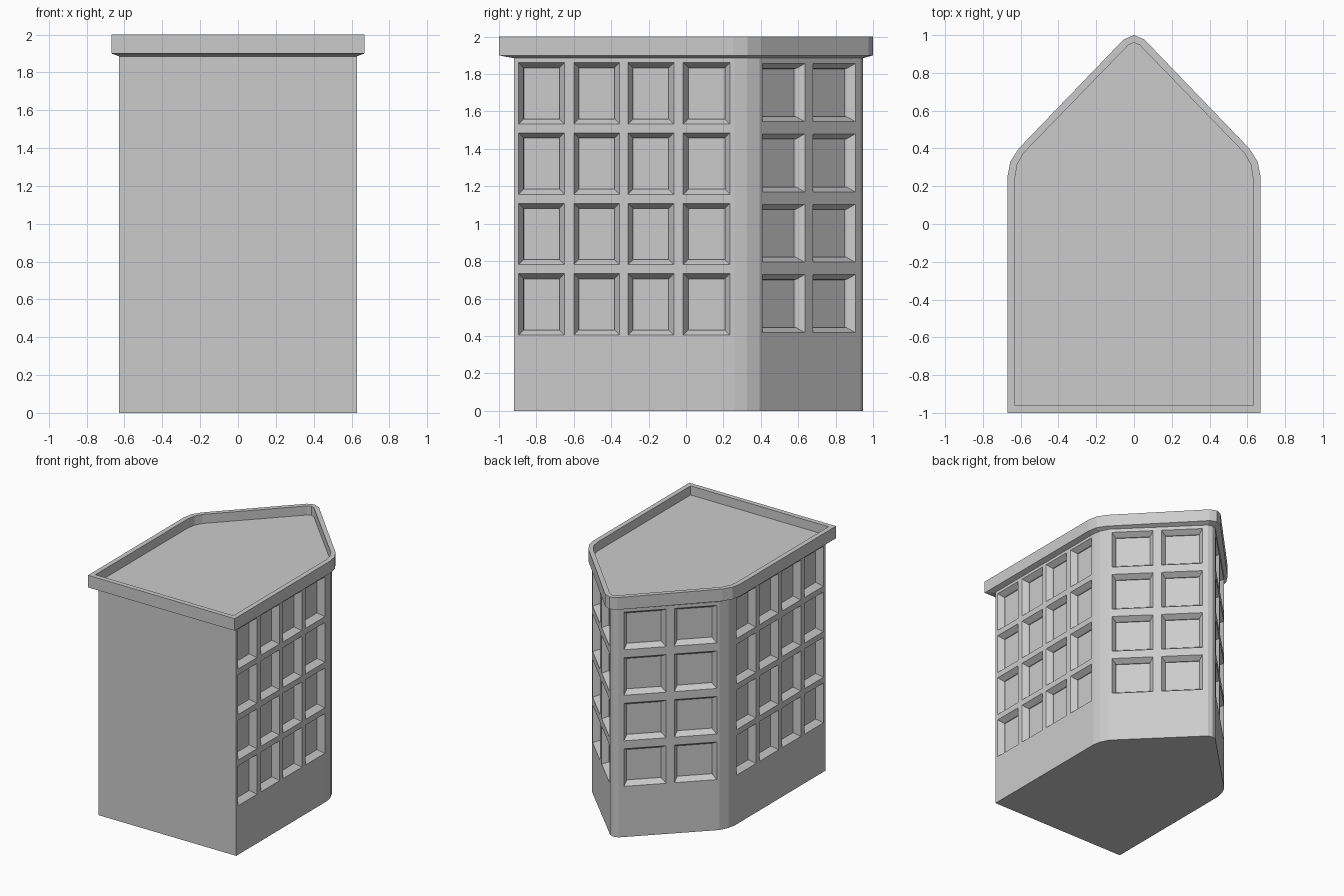
import bpy, bmesh

if "Cube" in bpy.data.objects:
    bpy.data.objects.remove(bpy.data.objects["Cube"])

# Half outlines (x >= 0), front centre round to the back point
WALL = [(0, -.92), (.628, -.92), (.628, .26), (.615, .325), (.582, .393), (.038, .934), (0, .945)]
OUTER = [(0, -1), (.67, -1), (.67, .25), (.655, .33), (.61, .40), (.055, .977), (0, 1)]
INNER = [(0, -.96), (.63, -.96), (.63, .245), (.618, .315), (.585, .375), (.03, .947), (0, .96)]
WALL_TOP = 1.885

# Window columns as y ranges per wall segment, with lowest sill and window height
SIDE = [(-.895, -.65), (-.60, -.355), (-.31, -.065), (-.015, .235)]
SLANT = [(.408, .635), (.68, .905)]
WINDOWS = {1: (SIDE, .405, .328), 4: (SLANT, .418, .31)}
FLOORS, PITCH = 4, .376


def finish(name, bm):
    bmesh.ops.remove_doubles(bm, verts=bm.verts, dist=.0002)
    mesh = bpy.data.meshes.new(name)
    bm.to_mesh(mesh)
    bm.free()
    ob = bpy.data.objects.new(name, mesh)
    bpy.context.collection.objects.link(ob)
    mod = ob.modifiers.new("mirror", 'MIRROR')
    mod.use_clip = True
    return ob


def strip(bm, low, z0, high, z1):
    """Join two matching outlines with a band of quads."""
    for i in range(len(low) - 1):
        pts = [(*low[i], z0), (*low[i + 1], z0), (*high[i + 1], z1), (*high[i], z1)]
        bm.faces.new([bm.verts.new(p) for p in pts])


def window_wall(bm, a, b, columns, sill, height):
    """Wall between a and b split into a grid, returning the window cells."""
    ys = [a[1]] + [y for c in columns for y in c] + [b[1]]
    zs = [0] + [sill + f * PITCH + h for f in range(FLOORS) for h in (0, height)] + [WALL_TOP]

    def point(y, z):
        t = (y - a[1]) / (b[1] - a[1])
        return (a[0] + t * (b[0] - a[0]), y, z)

    grid = [[bm.verts.new(point(y, z)) for z in zs] for y in ys]
    cells = []
    for i in range(len(ys) - 1):
        for j in range(len(zs) - 1):
            f = bm.faces.new((grid[i][j], grid[i + 1][j], grid[i + 1][j + 1], grid[i][j + 1]))
            if i % 2 and j % 2:
                cells.append(f)
    return cells


# Building body with recessed windows
bm = bmesh.new()
panes = []
for i in range(len(WALL) - 1):
    if i in WINDOWS:
        panes += window_wall(bm, WALL[i], WALL[i + 1], *WINDOWS[i])
    else:
        strip(bm, WALL[i:i + 2], 0, WALL[i:i + 2], WALL_TOP)
bm.normal_update()
# Sloped reveal, then a small straight step to the glass
bmesh.ops.inset_individual(bm, faces=panes, thickness=.038, depth=-.04)
bm.normal_update()
bmesh.ops.inset_individual(bm, faces=panes, thickness=.001, depth=-.012)
# Underside
bm.faces.new([bm.verts.new((x, y, 0)) for x, y in reversed(WALL)])
finish("building_body", bm)

# Roof: sloped soffit, fascia, parapet and sunken deck
bm = bmesh.new()
strip(bm, WALL, WALL_TOP, OUTER, 1.9)
strip(bm, OUTER, 1.9, OUTER, 2)
strip(bm, OUTER, 2, INNER, 2)
strip(bm, INNER, 2, INNER, 1.925)
bm.faces.new([bm.verts.new((x, y, 1.925)) for x, y in INNER])
finish("roof_parapet", bm)
